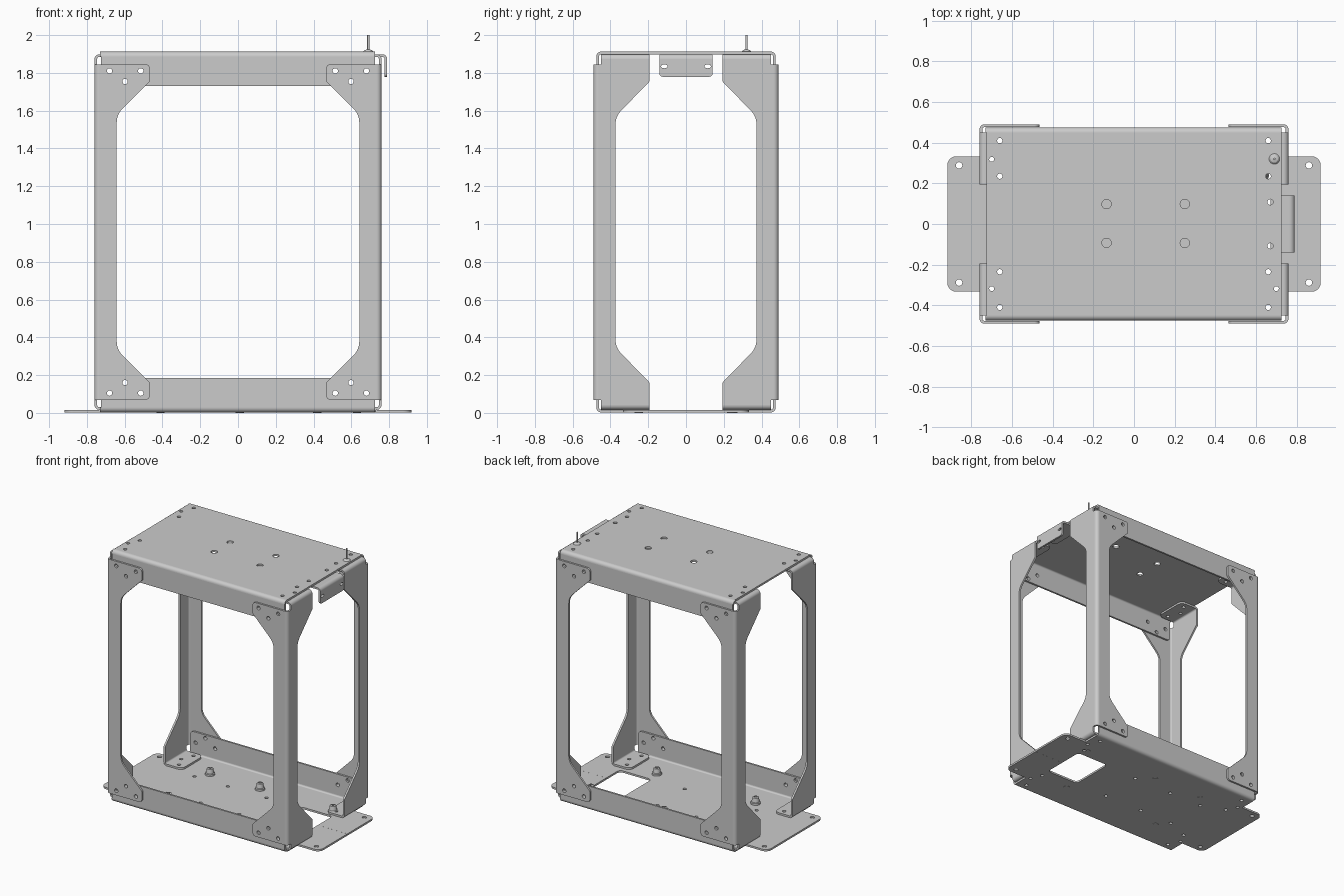
import bpy, bmesh, math
from mathutils import Matrix, Vector

if "Cube" in bpy.data.objects:
    bpy.data.objects.remove(bpy.data.objects["Cube"])

ZM = 0.9575          # mid height: parts are drawn symmetric about it
T = 0.014            # sheet thickness
R = 0.026            # outer bend radius
AX = {'x': Vector((1, 0, 0)), 'y': Vector((0, 1, 0)), 'z': Vector((0, 0, 1))}


def fillet(pts, n=6):
    """Round corners of a polygon given as (u, v[, radius])."""
    out = []
    for i, p in enumerate(pts):
        c = Vector(p[:2])
        r = p[2] if len(p) > 2 else 0
        if not r:
            out.append(c)
            continue
        a = (Vector(pts[i - 1][:2]) - c).normalized()
        b = (Vector(pts[(i + 1) % len(pts)][:2]) - c).normalized()
        half = a.angle(b) / 2
        m = c + (a + b).normalized() * (r / math.sin(half))
        s = c + a * (r / math.tan(half)) - m
        e = c + b * (r / math.tan(half)) - m
        for k in range(n + 1):
            d = s.lerp(e, k / n)
            out.append(m + d.normalized() * r)
    return out


def mirror_v(pts):
    """Close a half outline by reflecting it in v."""
    return pts + [(p[0], -p[1], *p[2:]) for p in reversed(pts)]


def mirror_u(pts):
    return pts + [(-p[0], p[1], *p[2:]) for p in reversed(pts)]


def sheet(bm, outline, plane, d0, d1, holes=(), n=6):
    """Add a flat outline with holes (u, v, ru[, rv]) extruded from d0 to d1."""
    cu = bpy.data.curves.new("profile", 'CURVE')
    cu.dimensions, cu.fill_mode, cu.extrude = '2D', 'BOTH', abs(d1 - d0) / 2
    loops = [fillet(outline, n)]
    for h in holes:
        rv = h[3] if len(h) > 3 else h[2]
        loops.append([(h[0] + h[2] * math.cos(k * math.tau / 20),
                       h[1] + rv * math.sin(k * math.tau / 20)) for k in range(20)])
    for loop in loops:
        sp = cu.splines.new('POLY')
        sp.points.add(len(loop) - 1)
        for q, p in zip(sp.points, loop):
            q.co = (p[0], p[1], 0, 1)
        sp.use_cyclic_u = True
    ob = bpy.data.objects.new("profile", cu)
    bpy.context.collection.objects.link(ob)
    dg = bpy.context.evaluated_depsgraph_get()
    me = bpy.data.meshes.new_from_object(ob.evaluated_get(dg))
    bpy.data.objects.remove(ob)
    u, v = AX[plane[0]], AX[plane[1]]
    w = AX[({'x', 'y', 'z'} - set(plane)).pop()]
    m = Matrix((u, v, w)).transposed().to_4x4()
    m.translation = w * (d0 + d1) / 2
    me.transform(m)
    tmp = bmesh.new()
    tmp.from_mesh(me)
    bmesh.ops.remove_doubles(tmp, verts=tmp.verts, dist=0.0002)
    bmesh.ops.recalc_face_normals(tmp, faces=tmp.faces)
    tmp.to_mesh(me)
    tmp.free()
    bm.from_mesh(me)
    bpy.data.meshes.remove(me)


def bend(bm, cu, cv, su, sv, plane, d0, d1, n=8):
    """Quarter-round bend about centre (cu, cv) in the given quadrant."""
    arc = [(math.cos(k * math.pi / 2 / n), math.sin(k * math.pi / 2 / n)) for k in range(n + 1)]
    pts = [(cu + su * R * c, cv + sv * R * s) for c, s in arc]
    pts += [(cu + su * (R - T) * c, cv + sv * (R - T) * s) for c, s in reversed(arc)]
    sheet(bm, pts, plane, d0, d1)


def finish(bm, name, scale=(1, 1, 1), loc=(0, 0, ZM)):
    me = bpy.data.meshes.new(name)
    bm.to_mesh(me)
    me.transform(Matrix.Diagonal((*scale, 1)))
    if scale[0] * scale[1] * scale[2] < 0:
        me.flip_normals()
    ob = bpy.data.objects.new(name, me)
    ob.location = loc
    bpy.context.collection.objects.link(ob)


def lathe(name, profile, loc, seg=24):
    bm = bmesh.new()
    vs = [bm.verts.new((r, 0, z)) for r, z in profile]
    es = [bm.edges.new(p) for p in zip(vs, vs[1:])]
    bmesh.ops.spin(bm, geom=vs + es, cent=(0, 0, 0), axis=(0, 0, 1),
                   angle=math.tau, steps=seg)
    bmesh.ops.remove_doubles(bm, verts=bm.verts, dist=0.0002)
    bmesh.ops.recalc_face_normals(bm, faces=bm.faces)
    finish(bm, name, loc=loc)


H = 0.955            # half height to the outside of the trays
HP = H - T           # half height of the posts
X, Y = 0.76, 0.49    # outside of the posts
FH = 0.888           # half height of the post's front flange
foot_holes = [(0.66, 0.41, 0.013), (0.66, 0.235, 0.013), (0.70, 0.318, 0.012)]

# Corner posts: angle section with gusset ends and folded feet
bm = bmesh.new()
front = mirror_v([(X - R, -FH), (0.465, -FH, 0.025), (0.465, -0.80, 0.02), (0.642, -0.622, 0.1)])
sheet(bm, front, 'xz', Y - T, Y,
      [(x, s * z, 0.014) for s in (1, -1) for x, z in ((0.68, 0.853), (0.515, 0.853), (0.598, 0.797))])
side = mirror_v([(Y - R, -FH), (0.45, -FH), (0.45, R - HP), (0.193, R - HP),
                 (0.193, -0.797, 0.01), (0.373, -0.612, 0.1)])
sheet(bm, side, 'yz', X - T, X)
bend(bm, X - R, Y - R, 1, 1, 'xy', -FH, FH)
foot = [(X - R, 0.193), (0.605, 0.193, 0.04), (0.605, 0.45, 0.04), (X - R, 0.45)]
for s in (1, -1):
    bend(bm, X - R, s * (HP - R), 1, s, 'xz', 0.193, 0.45)
    sheet(bm, foot, 'xy', s * HP, s * (HP - T), foot_holes)
for sx, a in ((-1, "left"), (1, "right")):
    for sy, b in ((-1, "front"), (1, "back")):
        finish(bm, f"post_{b}_{a}", (sx, sy, 1))

# Top and bottom trays: plate with folded front and back flanges
YT = Y - T - 0.001
yb = YT - R
corner = [(sx * h[0], sy * h[1], h[2]) for h in foot_holes for sx in (1, -1) for sy in (1, -1)]


def tray(name, outline, holes, sz):
    bm = bmesh.new()
    sheet(bm, outline, 'xy', H, H - T, corner + holes)
    flange = mirror_u([(0.725, H - R), (0.725, 0.772, 0.03)])
    fh = [(s * x, z, 0.014) for s in (1, -1) for x, z in ((0.68, 0.853), (0.515, 0.853), (0.598, 0.797))]
    for s in (1, -1):
        bend(bm, s * yb, H - R, s, 1, 'yz', -0.73, 0.725)
        sheet(bm, flange, 'xz', s * YT, s * (YT - T), fh)
    finish(bm, name, (1, 1, sz))


tray("top_tray", mirror_u(mirror_v([(0.725, yb)])[::-1]),
     [(x, y, 0.023) for x in (-0.135, 0.25) for y in (-0.093, 0.098)]
     + [(0.67, s * 0.108, 0.014) for s in (1, -1)], 1)

ear = [(0.73, yb), (0.73, 0.333), (0.918, 0.333, 0.045)]
base = mirror_u(mirror_v(ear)[::-1])
bm_holes = [(sx * 0.86, sy * 0.288, 0.016) for sx in (1, -1) for sy in (1, -1)]
bm_holes += [(x, s * 0.163, 0.013) for x in (-0.48, -0.2, 0.125) for s in (1, -1)]
# cable window is a wide rounded opening, cut as a second outline
window = [(0.40, -0.16, 0.03), (0.67, -0.16, 0.03), (0.67, 0.18, 0.03), (0.40, 0.18, 0.03)]
plain_sheet = sheet


def sheet(bm, outline, plane, d0, d1, holes=(), n=6):
    if outline is not base:
        return plain_sheet(bm, outline, plane, d0, d1, holes, n)
    # join the window to the right-hand edge loop with a zero-width slit at y = 0
    loop = [tuple(p) for p in fillet(base)]
    win = [tuple(p) for p in fillet(window)]
    i = max(range(len(loop)), key=lambda k: (loop[k][0] + loop[k - 1][0]) if loop[k][1] * loop[k - 1][1] < 0 else -9)
    up = 1 if loop[i][1] > 0 else -1
    e = 0.0003
    w = win if up < 0 else win[::-1]
    k = [j for j in range(len(w)) if w[j][0] > 0.66 and w[j - 1][0] > 0.66 and w[j][1] * w[j - 1][1] < 0][0]
    w = w[k:] + w[:k]
    sw = 1 if w[0][1] > 0 else -1
    slit = [(0.918, -up * e), (0.67, -up * e)] + (w if sw == -up else w[::-1]) + [(0.67, up * e), (0.918, up * e)]
    plain_sheet(bm, loop[:i] + slit + loop[i:], plane, d0, d1, holes, n)


tray("bottom_tray", base, bm_holes, -1)

# Angle bracket under the right end of the top tray
bm = bmesh.new()
XB = 0.79
arm = [(XB - R, -0.14), (XB - R, 0.14), (0.615, 0.14, 0.02), (0.615, -0.14, 0.02)]
sheet(bm, arm, 'xy', HP, HP - T, [(0.67, s * 0.108, 0.014) for s in (1, -1)])
bend(bm, XB - R, HP - R, 1, 1, 'xz', -0.14, 0.14)
sheet(bm, mirror_u([(0.14, HP - R), (0.14, 0.822, 0.015)]), 'yz', XB - T, XB,
      [(s * 0.115, 0.877, 0.017, 0.01) for s in (1, -1)])
finish(bm, "side_bracket")

# Pin on the top tray
lathe("top_pin", [(0, 1.905), (0.026, 1.905), (0.026, 1.913), (0.018, 1.921), (0.006, 1.924),
                  (0.006, 2.0), (0, 2.0)], (0.69, 0.32, 0))

# Standoff studs on the bottom tray
for i, (x, y) in enumerate([(-0.41, 0.25), (0.01, 0.25), (0.63, 0.24), (0.42, -0.25), (-0.41, -0.25)]):
    lathe(f"standoff_{i + 1}", [(0, 0), (0.022, 0), (0.022, 0.016), (0.034, 0.016), (0.034, 0.03),
                                (0.028, 0.034), (0.022, 0.065), (0.010, 0.068), (0.010, 0.055), (0, 0.055)], (x, y, 0))

for ob in bpy.context.scene.objects:
    ob.select_set(True)
    bpy.context.view_layer.objects.active = ob
bpy.ops.object.shade_smooth_by_angle(angle=math.radians(30))
